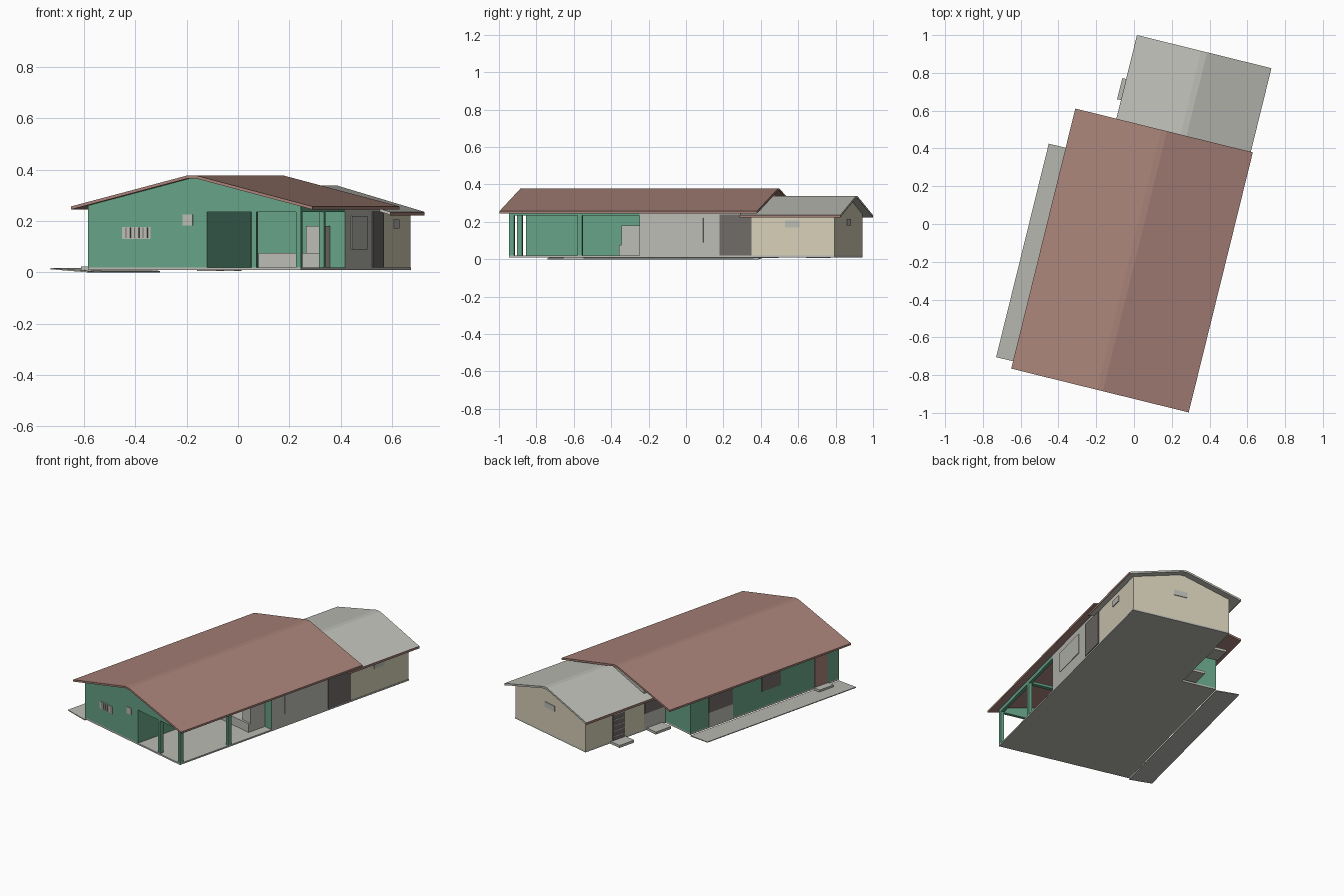
import bpy, math
from mathutils import Matrix, Vector

cube = bpy.data.objects.get("Cube")
if cube:
    bpy.data.objects.remove(cube, do_unlink=True)

# the house is turned on its plot; parts are laid out in house axes (u across, v along)
TURN = Matrix.Rotation(math.radians(-13.85), 4, 'Z')


def material(name, rgb):
    lin = [((c / 255 + 0.055) / 1.055) ** 2.4 for c in rgb] + [1.0]
    m = bpy.data.materials.new(name)
    m.use_nodes = True
    m.diffuse_color = lin
    bsdf = m.node_tree.nodes["Principled BSDF"]
    bsdf.inputs["Base Color"].default_value = lin
    bsdf.inputs["Roughness"].default_value = 0.9
    return m


GREEN = material("green paint", (102, 162, 135))
CREAM = material("cream paint", (214, 207, 184))
GRAY = material("light gray concrete", (187, 187, 180))
DARK = material("dark gray opening", (112, 107, 104))
BROWN = material("brown roof tile", (168, 130, 120))
ROOFGRAY = material("gray roof sheet", (190, 191, 183))


def prism(name, profile, v0, v1, mat, side=None):
    """Extrude a (u, z) profile from v0 to v1; side = material for the +u faces."""
    n = len(profile)
    verts = [TURN @ Vector((u, v, z)) for v in (v0, v1) for u, z in profile]
    faces = [tuple(range(n)), tuple(range(2 * n - 1, n - 1, -1))]
    faces += [(i, i + n, (i + 1) % n + n, (i + 1) % n) for i in range(n)]
    me = bpy.data.meshes.new(name)
    me.from_pydata(verts, [], faces)
    me.materials.append(mat)
    if side:
        me.materials.append(side)
        right = TURN @ Vector((1, 0, 0))
        for p in me.polygons:
            p.material_index = int(p.normal.dot(right) > 0.9)
    ob = bpy.data.objects.new(name, me)
    bpy.context.collection.objects.link(ob)
    return ob


def box(name, u, v, z, mat):
    return prism(name, [(u[0], z[0]), (u[1], z[0]), (u[1], z[1]), (u[0], z[1])],
                 v[0], v[1], mat)


class Roof:
    """Gable roof with a narrow flat ridge and constant thickness."""
    THICK = 0.012

    def __init__(self, left, right, ridge, eave, top):
        self.points = [(left, eave), (ridge[0], top), (ridge[1], top), (right, eave)]

    def under(self, u):
        for (a, za), (b, zb) in zip(self.points, self.points[1:]):
            if a <= u <= b:
                return za + (zb - za) * (u - a) / (b - a) - self.THICK

    def build(self, name, v0, v1, mat):
        low = [(u, z - self.THICK) for u, z in self.points]
        return prism(name, low + self.points[::-1], v0, v1, mat)

    def wall(self, name, u0, u1, v0, v1, mat, side=None, z0=0.02):
        """Wall block whose top follows the underside of the roof."""
        us = [u0] + [u for u, z in self.points if u0 < u < u1] + [u1]
        prof = [(u0, z0), (u1, z0)] + [(u, self.under(u)) for u in us[::-1]]
        return prism(name, prof, v0, v1, mat, side)


main = Roof(-0.448, 0.52, (0.02, 0.052), 0.257, 0.378)
annex = Roof(-0.222, 0.507, (0.126, 0.158), 0.236, 0.338)

LEFT, RIGHT, INNER, PORCH = -0.389, 0.464, -0.167, 0.0875
FRONT, PORCH_BACK, BLOCK_BACK, ANNEX, BACK = -0.859, -0.143, 0.305, 0.475, 0.932
T = 0.004  # plate thickness

# roofs
main.build("main_roof", -0.899, 0.519, BROWN)
annex.build("annex_roof", 0.42, 0.975, ROOFGRAY)
for name, u in (("annex_fascia_left", -0.224), ("annex_fascia_right", 0.505)):
    box(name, (u, u + 0.004), (0.42, 0.974), (0.222, 0.236), BROWN)

# floors
box("main_floor", (LEFT, RIGHT), (FRONT, BLOCK_BACK), (0.01, 0.02), GRAY)
box("rear_floor", (INNER, RIGHT), (BLOCK_BACK, BACK), (0.01, 0.02), GRAY)
prism("side_path", [(-0.54, 0.012), (LEFT, 0), (LEFT, 0.006), (-0.54, 0.017)],
      FRONT, BLOCK_BACK, GRAY)

# wall blocks
main.wall("left_block", LEFT, PORCH, FRONT, BLOCK_BACK, GREEN)
main.wall("right_block", PORCH, RIGHT, PORCH_BACK, BLOCK_BACK, GREEN, GRAY)
main.wall("passage_block", INNER, RIGHT, BLOCK_BACK, ANNEX, GRAY)
annex.wall("annex_block", INNER, RIGHT - 0.002, ANNEX, BACK, CREAM)

# porch gable, beam and posts
main.wall("porch_gable", PORCH, RIGHT, FRONT, FRONT + 0.02, GREEN, z0=0.235)
box("porch_beam", (RIGHT - 0.02, RIGHT), (FRONT, PORCH_BACK), (0.235, 0.26), GREEN)
box("middle_beam", (PORCH, RIGHT), (-0.483, -0.458), (0.235, 0.25), GREEN)
for name, u, v in (("front_post", 0.265, FRONT), ("corner_post", RIGHT - 0.02, FRONT),
                   ("side_post", RIGHT - 0.02, -0.483)):
    box(name, (u, u + 0.02), (v, v + 0.026), (0.02, 0.24), GREEN)

# barbecue bench and chimney
box("barbecue_bench", (0.149, 0.404), (-0.27, PORCH_BACK), (0.02, 0.075), GRAY)
box("barbecue_chimney", (0.335, 0.404), (-0.256, PORCH_BACK), (0.075, 0.18), GRAY)


# thin plates on walls: facing front, back, left or right
def plate(name, facing, at, span, z, mat, lift=T):
    if facing == 'front':
        return box(name, span, (at - lift, at), z, mat)
    if facing == 'back':
        return box(name, span, (at, at + lift), z, mat)
    if facing == 'left':
        return box(name, (at - lift, at), span, z, mat)
    return box(name, (at, at + lift), span, z, mat)


# front windows
plate("front_window", 'front', FRONT, (-0.252, -0.139), (0.13, 0.177), GRAY)
for i in range(6):
    u = -0.238 + i * 0.017
    plate("window_slot", 'front', FRONT, (u, u + 0.004), (0.133, 0.174), DARK, 0.006)
plate("small_front_window", 'front', FRONT, (-0.01, 0.031), (0.183, 0.225), GRAY)

# right side
plate("bedroom_window", 'right', RIGHT, (-0.04, 0.21), (0.09, 0.22), GRAY)
plate("passage_opening", 'right', RIGHT, (0.30, ANNEX), (0.02, 0.238), DARK)
plate("annex_side_window", 'right', RIGHT - 0.002, (0.66, 0.74), (0.17, 0.207), GRAY)

# back gable
plate("annex_back_window", 'back', BACK, (0.107, 0.196), (0.18, 0.215), GRAY)

# left side
plate("kitchen_opening", 'left', LEFT, (-0.023, 0.165), (0.11, 0.235), DARK)
plate("kitchen_low_wall", 'left', LEFT, (-0.023, 0.165), (0.02, 0.11), GRAY)
plate("left_window", 'left', LEFT, (-0.40, -0.25), (0.12, 0.225), DARK)
plate("left_door", 'left', LEFT, (-0.765, -0.664), (0.02, 0.225), BROWN)
plate("passage_window", 'left', INNER, (0.31, 0.47), (0.12, 0.238), DARK)
plate("annex_door", 'left', INNER, (0.627, 0.72), (0.02, 0.215), DARK)
for i in range(5):
    z = 0.045 + i * 0.035
    plate("door_slat", 'left', INNER, (0.632, 0.715), (z, z + 0.006), GRAY, 0.006)

# door steps
for name, edge, v in (("annex_step", INNER, (0.62, 0.735)),
                      ("passage_step", INNER, (0.33, 0.45)),
                      ("left_door_step", LEFT, (-0.77, -0.66))):
    depth = 0.078 if edge == INNER else 0.05
    box(name, (edge - depth, edge), v, (0.006, 0.022), GRAY)
